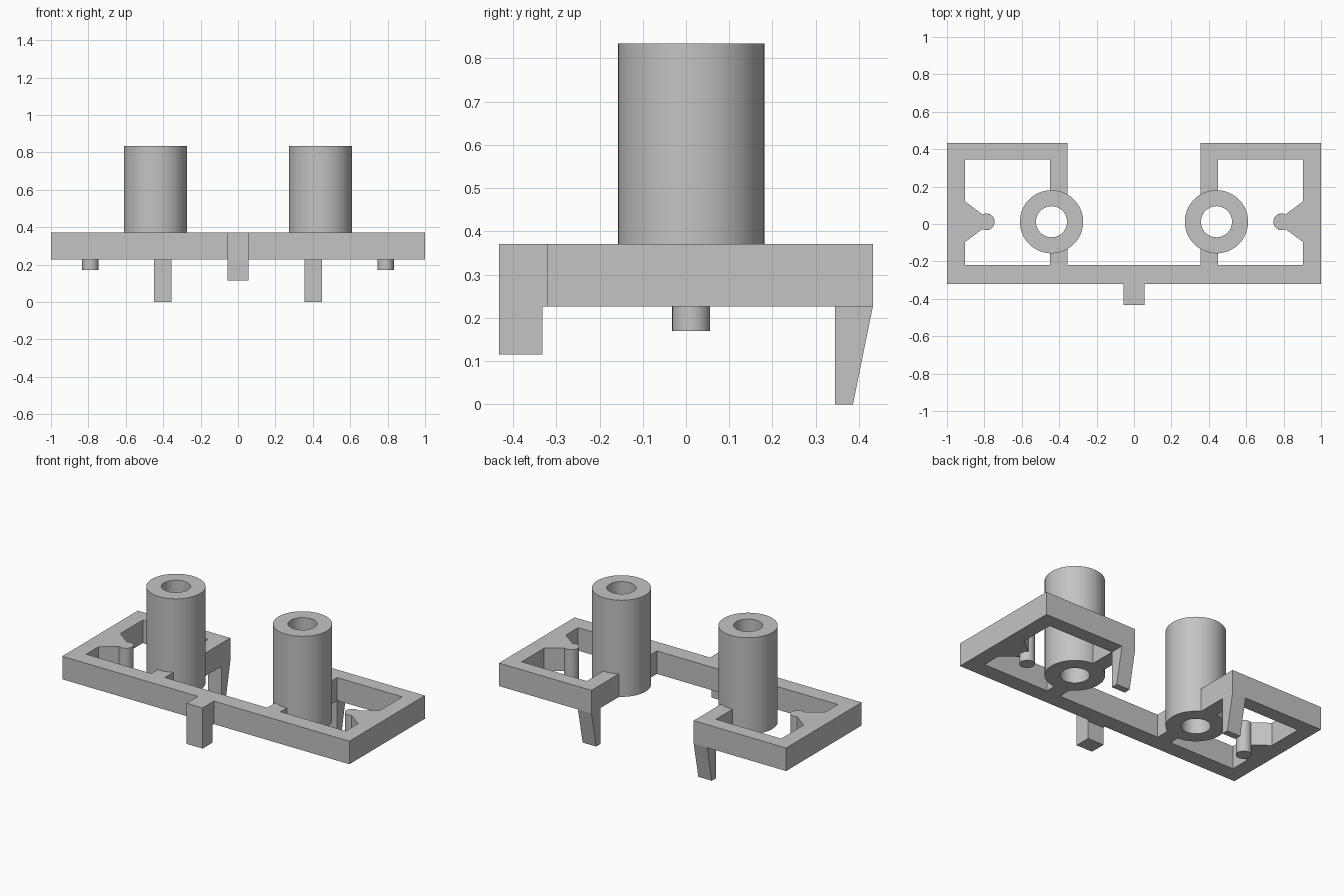
import bpy, bmesh, math
from mathutils import Vector

if "Cube" in bpy.data.objects:
    bpy.data.objects.remove(bpy.data.objects["Cube"], do_unlink=True)

grey = bpy.data.materials.new("plain grey")
grey.use_nodes = True
COLOUR = (0.55, 0.55, 0.55, 1)
grey.diffuse_color = COLOUR
grey.node_tree.nodes["Principled BSDF"].inputs["Base Color"].default_value = COLOUR

BOTTOM, TOP = 0.226, 0.371      # frame heights
TUBE_X, MID_Y = 0.441, 0.012    # tube centre
TUBE_R, BORE_R = 0.169, 0.083
PEG_X, PEG_R = 0.789, 0.044
BAR_IN, BAR_OUT = 0.356, 0.45   # inner bar of each bracket
BACK, BACK_IN = 0.432, 0.344
FRONT, FRONT_IN = -0.32, -0.219
SIDE_IN = 0.904


def finish(name, bm):
    bmesh.ops.recalc_face_normals(bm, faces=bm.faces)
    mesh = bpy.data.meshes.new(name)
    bm.to_mesh(mesh)
    bm.free()
    mesh.materials.append(grey)
    obj = bpy.data.objects.new(name, mesh)
    bpy.context.collection.objects.link(obj)
    bpy.ops.object.select_all(action="DESELECT")
    obj.select_set(True)
    bpy.context.view_layer.objects.active = obj
    bpy.ops.object.shade_smooth_by_angle(angle=math.radians(25))
    return obj


def prism(name, points, offset):
    """Extrude a closed outline of 3D points along an offset."""
    bm = bmesh.new()
    face = bm.faces.new([bm.verts.new(p) for p in points])
    moved = bmesh.ops.extrude_face_region(bm, geom=[face], use_keep_orig=True)["geom"]
    verts = [v for v in moved if isinstance(v, bmesh.types.BMVert)]
    bmesh.ops.translate(bm, verts=verts, vec=Vector(offset))
    return finish(name, bm)


def lathe(name, profile, x, y, steps=64):
    """Spin a closed (radius, z) profile about a vertical axis."""
    bm = bmesh.new()
    rings = []
    for i in range(steps):
        a = math.tau * i / steps
        rings.append([bm.verts.new((x + r * math.cos(a), y + r * math.sin(a), z))
                      for r, z in profile])
    n = len(profile)
    for i in range(steps):
        a, b = rings[i], rings[(i + 1) % steps]
        for k in range(n):
            bm.faces.new((a[k], b[k], b[(k + 1) % n], a[(k + 1) % n]))
    return finish(name, bm)


def tube_edge(x, sign):
    return (x, MID_Y + sign * math.sqrt(TUBE_R ** 2 - (x - TUBE_X) ** 2))


# Frame: half outline, bars ending at the tubes, rounded wedge on the side wall
tip = []
for i in range(17):
    a = math.radians(62 + 236 * i / 16 - 0)
    if math.cos(a) <= math.cos(math.radians(62)) + 1e-6:
        tip.append((PEG_X + PEG_R * math.cos(a), MID_Y + PEG_R * math.sin(a)))
half = [(1, FRONT), (1, BACK), (BAR_IN, BACK),
        tube_edge(BAR_IN, 1), tube_edge(BAR_OUT, 1),
        (BAR_OUT, BACK_IN), (SIDE_IN, BACK_IN), (SIDE_IN, MID_Y + 0.109)]
half += tip
half += [(SIDE_IN, MID_Y - 0.109), (SIDE_IN, FRONT_IN), (BAR_OUT, FRONT_IN),
         tube_edge(BAR_OUT, -1), tube_edge(BAR_IN, -1), (BAR_IN, FRONT_IN)]
outline = half + [(-x, y) for x, y in reversed(half)]
prism("frame", [(x, y, BOTTOM) for x, y in outline], (0, 0, TOP - BOTTOM))

# Front tab with a short step behind its lower end
TAB = 0.056
tab = [(-0.432, 0.115), (-0.332, 0.115), (-0.332, BOTTOM), (FRONT, BOTTOM),
       (FRONT, TOP), (-0.432, TOP)]
prism("front_tab", [(-TAB, y, z) for y, z in tab], (2 * TAB, 0, 0))

# Paired parts
clip = [(BACK_IN, BOTTOM), (BACK, BOTTOM), (0.386, 0), (BACK_IN, 0)]
for side, s in (("left", 1), ("right", -1)):
    lathe(side + "_tube", [(BORE_R, BOTTOM), (TUBE_R, BOTTOM), (TUBE_R, 0.834),
                           (BORE_R, 0.834)], s * TUBE_X, MID_Y)
    prism(side + "_clip", [(s * BAR_IN, y, z) for y, z in clip],
          (s * (BAR_OUT - BAR_IN), 0, 0))
    # Locating peg under the wedge tip
    peg = [(s * PEG_X + PEG_R * math.cos(math.tau * i / 32),
            MID_Y + PEG_R * math.sin(math.tau * i / 32), 0.17) for i in range(32)]
    prism(side + "_peg", peg, (0, 0, BOTTOM - 0.17))
